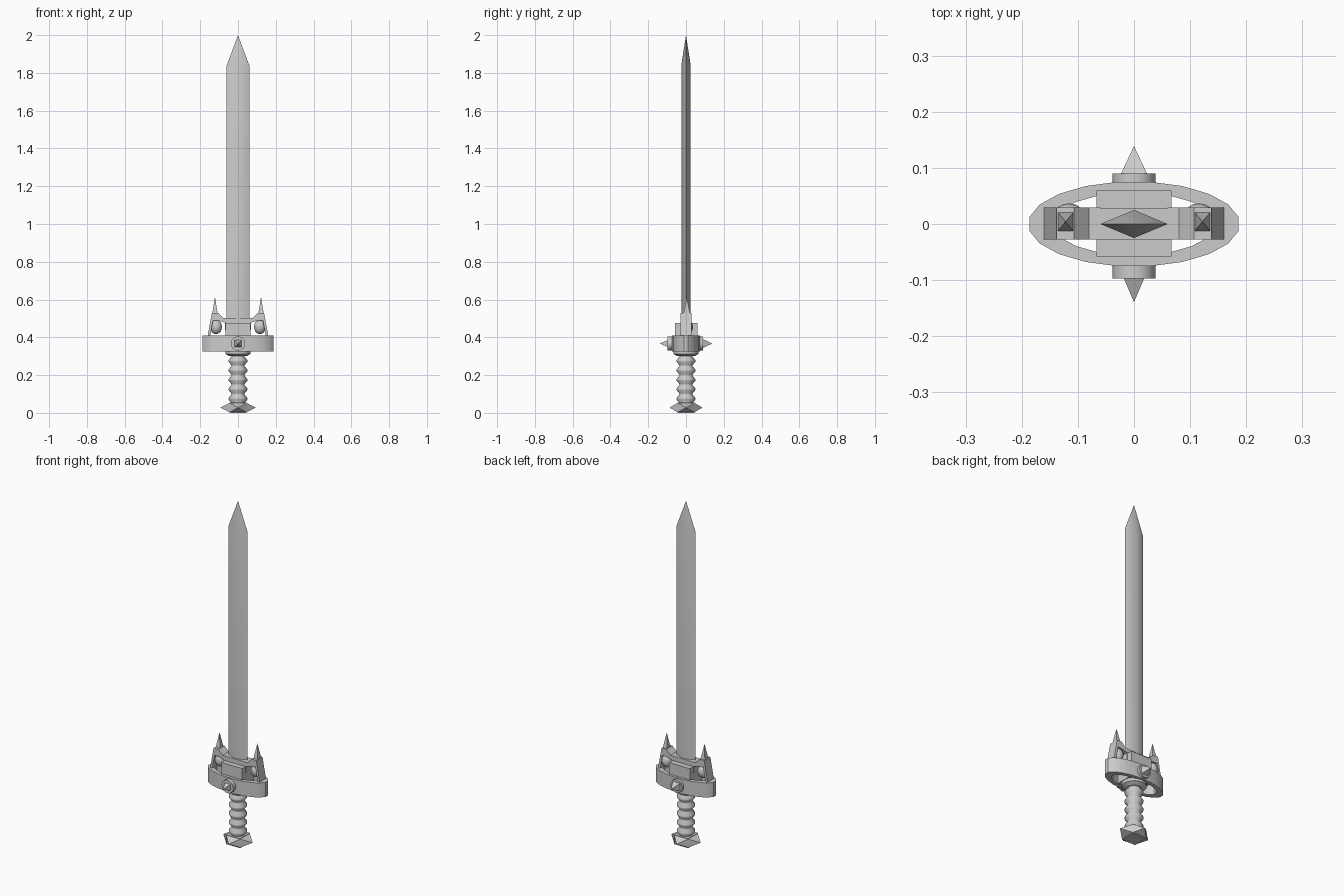
import bpy, bmesh, math
from mathutils import Matrix, Vector

old = bpy.data.objects.get("Cube")
if old:
    bpy.data.objects.remove(old, do_unlink=True)

steel = bpy.data.materials.new("grey_steel")
steel.use_nodes = True
GREY = (0.6, 0.6, 0.6, 1)
steel.diffuse_color = GREY
steel.node_tree.nodes["Principled BSDF"].inputs["Base Color"].default_value = GREY


def finish(name, bm, smooth=None):
    bmesh.ops.recalc_face_normals(bm, faces=bm.faces)
    mesh = bpy.data.meshes.new(name)
    bm.to_mesh(mesh)
    bm.free()
    mesh.materials.append(steel)
    ob = bpy.data.objects.new(name, mesh)
    bpy.context.collection.objects.link(ob)
    if smooth:
        bpy.ops.object.select_all(action='DESELECT')
        ob.select_set(True)
        bpy.context.view_layer.objects.active = ob
        bpy.ops.object.shade_smooth_by_angle(angle=math.radians(smooth))
    return ob


def box(name, lo, hi):
    bm = bmesh.new()
    bmesh.ops.create_cube(bm, size=1)
    for v in bm.verts:
        v.co = [a + (c + 0.5) * (b - a) for a, b, c in zip(lo, hi, v.co)]
    return finish(name, bm)


def spike(name, base, tip, half_u, half_v):
    """Four sided pyramid from a base centre to a tip."""
    base, tip = Vector(base), Vector(tip)
    axis = (tip - base).normalized()
    up = Vector((0, 1, 0)) if abs(axis.z) > 0.7 else Vector((0, 0, 1))
    side = up.cross(axis).normalized()
    bm = bmesh.new()
    ring = [bm.verts.new(base + side * half_u * a + up * half_v * b)
            for a, b in ((-1, -1), (1, -1), (1, 1), (-1, 1))]
    point = bm.verts.new(tip)
    bm.faces.new(ring)
    for i in range(4):
        bm.faces.new((ring[i], ring[(i + 1) % 4], point))
    return finish(name, bm)


def lathe(name, profile, sides, smooth):
    bm = bmesh.new()
    rings = [[bm.verts.new((r * math.cos(math.tau * i / sides),
                            r * math.sin(math.tau * i / sides), z))
              for i in range(sides)] for r, z in profile]
    for a, b in zip(rings, rings[1:]):
        for i in range(sides):
            j = (i + 1) % sides
            bm.faces.new((a[i], a[j], b[j], b[i]))
    bm.faces.new(rings[0])
    bm.faces.new(rings[-1])
    return finish(name, bm, smooth)


# Blade: diamond section that tapers to a point
bm = bmesh.new()
rings = [[bm.verts.new((x, y, z)) for x, y in
          ((0.06, 0), (0, 0.025), (-0.06, 0), (0, -0.025))] for z in (0.45, 1.84)]
tip = bm.verts.new((0, 0, 2))
bm.faces.new(rings[0])
for i in range(4):
    j = (i + 1) % 4
    bm.faces.new((rings[0][i], rings[0][j], rings[1][j], rings[1][i]))
    bm.faces.new((rings[1][i], rings[1][j], tip))
finish("blade", bm, 50)

# Oval guard ring, open in the middle
bm = bmesh.new()
SIDES = 20
loops = []
for rx, ry, z in ((0.189, 0.076, 0.325), (0.189, 0.076, 0.41),
                  (0.145, 0.056, 0.41), (0.145, 0.056, 0.325)):
    loops.append([bm.verts.new((rx * math.cos(math.tau * (i + 0.5) / SIDES),
                                ry * math.sin(math.tau * (i + 0.5) / SIDES), z))
                  for i in range(SIDES)])
for k in range(4):
    a, b = loops[k], loops[(k + 1) % 4]
    for i in range(SIDES):
        j = (i + 1) % SIDES
        bm.faces.new((a[i], a[j], b[j], b[i]))
finish("guard_ring", bm, 30)

box("guard_block", (-0.067, -0.058, 0.33), (0.067, 0.06, 0.476))
box("crown_core", (-0.07, -0.028, 0.44), (0.07, 0.028, 0.503))

# Crown arms, horns and orbs on each side
ARM = [(0.06, 0.503), (0.08, 0.503), (0.107, 0.53), (0.138, 0.53), (0.162, 0.4),
       (0.148, 0.4), (0.132, 0.49), (0.1, 0.487), (0.06, 0.475)]
for side, s in (("left", 1), ("right", -1)):
    bm = bmesh.new()
    face = bm.faces.new([bm.verts.new((s * x, -0.028, z)) for x, z in ARM])
    out = bmesh.ops.extrude_face_region(bm, geom=[face])
    bmesh.ops.translate(bm, vec=(0, 0.057, 0),
                        verts=[g for g in out["geom"] if isinstance(g, bmesh.types.BMVert)])
    finish(side + "_crown_arm", bm)
    spike(side + "_horn", (s * 0.122, 0.004, 0.515), (s * 0.122, 0.004, 0.615), 0.016, 0.019)
    bm = bmesh.new()
    bmesh.ops.create_uvsphere(bm, u_segments=16, v_segments=10, radius=1,
                              matrix=Matrix.Translation((s * 0.116, 0.006, 0.455))
                              @ Matrix.Diagonal((0.031, 0.031, 0.038, 1)))
    finish(side + "_orb", bm, 60)

# Round bosses with spikes on the front and back of the ring
for side, s, face_y, half in (("front", -1, 0.097, 0.019), ("back", 1, 0.09, 0.024)):
    bm = bmesh.new()
    bmesh.ops.create_cone(bm, cap_ends=True, segments=16, radius1=0.038, radius2=0.038,
                          depth=face_y - 0.06,
                          matrix=Matrix.Translation((0, s * (face_y + 0.06) / 2, 0.367))
                          @ Matrix.Rotation(math.pi / 2, 4, 'X'))
    finish(side + "_boss", bm, 40)
    spike(side + "_boss_spike", (0, s * (face_y - 0.002), 0.367), (0, s * 0.139, 0.367), half, half)

# Ribbed grip and collar
profile = [(0.04, 0.04)]
for k in range(5):
    z = 0.075 + k * 0.05
    profile += [(0.035, z - 0.022), (0.049, z - 0.005), (0.049, z + 0.005), (0.035, z + 0.022)]
profile.append((0.035, 0.33))
lathe("grip", profile, 16, 60)
lathe("grip_collar", [(0.045, 0.3), (0.066, 0.312), (0.066, 0.335)], 16, 30)

# Pommel hub with four broad points
box("pommel_hub", (-0.045, -0.045, 0), (0.045, 0.045, 0.055))
for name, x, y in (("left", 1, 0), ("right", -1, 0), ("back", 0, 1), ("front", 0, -1)):
    spike(name + "_pommel_point", (x * 0.044, y * 0.044, 0.028),
          (x * 0.095, y * 0.087, 0.028), 0.045, 0.025)
